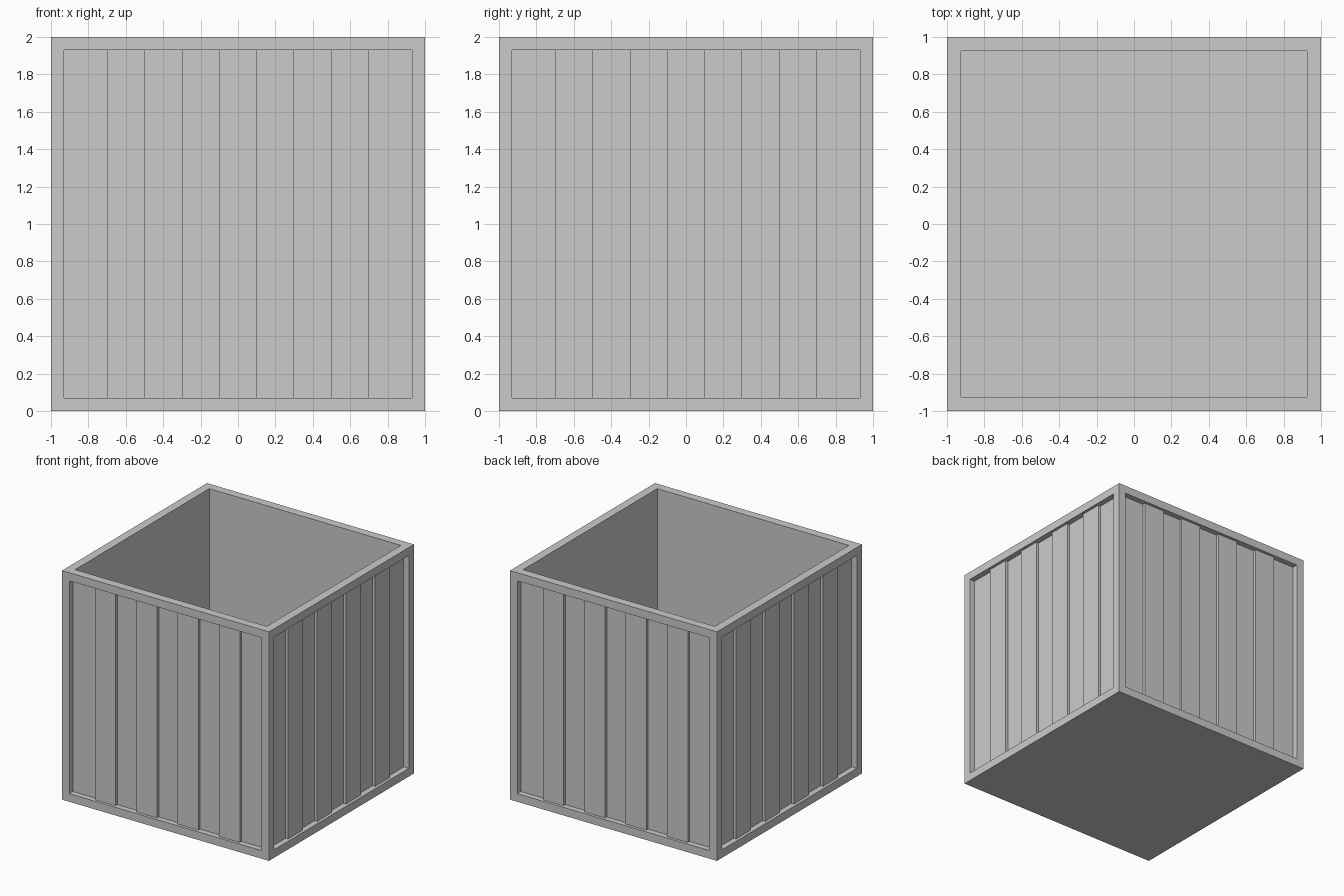
import bpy, bmesh
from mathutils import Matrix, Vector

if "Cube" in bpy.data.objects:
    bpy.data.objects.remove(bpy.data.objects["Cube"])

FRAME, DEEP, RAISE = 0.1, 0.05, 0.025   # frame width, recess depth, plank step
RIM, FLOOR = 0.105, 0.1                 # rim width, floor thickness
PLANKS = 9


def push(bm, faces, dist):
    """Extrude each face along its own normal and return the moved faces."""
    moved = bmesh.ops.extrude_discrete_faces(bm, faces=faces)["faces"]
    for f in moved:
        f.normal_update()
        bmesh.ops.translate(bm, verts=f.verts[:], vec=f.normal * dist)
    return moved


bm = bmesh.new()
bmesh.ops.create_cube(bm, size=2, matrix=Matrix.Translation((0, 0, 1)))
bm.normal_update()
top = [f for f in bm.faces if f.normal.z > 0.5]
sides = [f for f in bm.faces if abs(f.normal.z) < 0.5]

# Open, hollow inside
bmesh.ops.inset_individual(bm, faces=top, thickness=RIM)
push(bm, top, -(2 - FLOOR))

# Recessed panel on each side, framed all round
bmesh.ops.inset_individual(bm, faces=sides, thickness=FRAME)
panels = push(bm, sides, -DEEP)

# Split panels into vertical planks, every second one standing proud
width = (2 - 2 * FRAME) / PLANKS
raised = []
for panel in panels:
    n = panel.normal.copy()
    along = Vector((abs(n.y), abs(n.x), 0))
    strips = [panel]
    for i in range(1, PLANKS):
        geom = set(strips)
        for f in strips:
            geom.update(f.edges)
            geom.update(f.verts)
        cut = bmesh.ops.bisect_plane(bm, geom=list(geom), dist=1e-5, plane_no=along,
                                     plane_co=along * (-1 + FRAME + i * width))
        strips = [g for g in cut["geom"] if isinstance(g, bmesh.types.BMFace)]
    strips.sort(key=lambda f: f.calc_center_median().dot(along))
    raised += strips[1::2]
bm.normal_update()
push(bm, raised, RAISE)

mesh = bpy.data.meshes.new("open_crate")
bm.to_mesh(mesh)
bm.free()
bpy.context.collection.objects.link(bpy.data.objects.new("open_crate", mesh))
